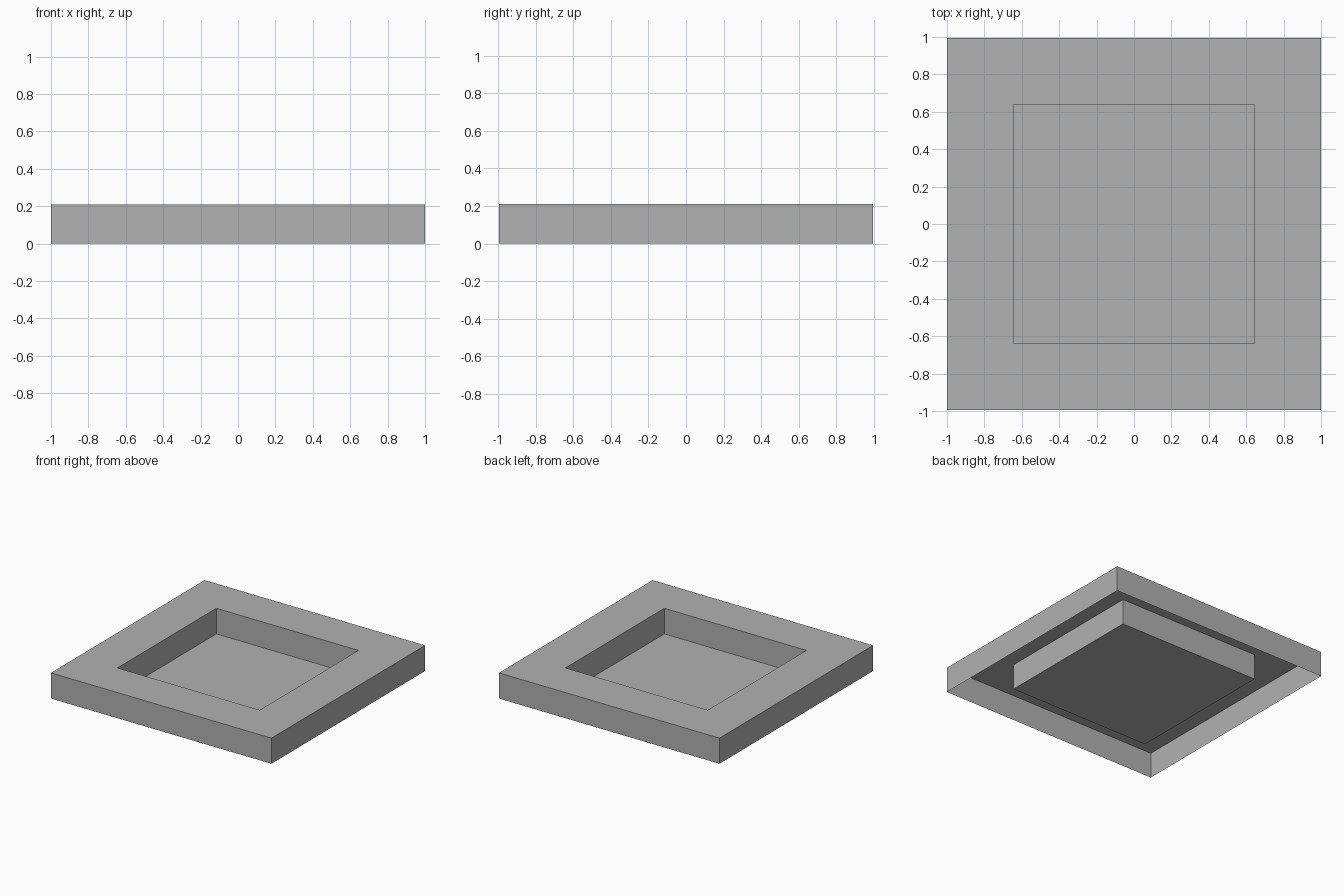
import bpy
import bmesh

cube = bpy.data.objects.get("Cube")
if cube:
    bpy.data.objects.remove(cube, do_unlink=True)

HEIGHT = 0.21
OUTER = (1.0, 0.995)
INNER = (0.645, 0.64)

# Single plain grey
grey = bpy.data.materials.new("plain grey")
grey.use_nodes = True
colour = (0.445, 0.445, 0.445, 1)
grey.diffuse_color = colour
grey.node_tree.nodes["Principled BSDF"].inputs["Base Color"].default_value = colour

bm = bmesh.new()


def ring(half, z):
    """Rectangle of four vertices, counter-clockwise from above."""
    x, y = half
    return [bm.verts.new((sx * x, sy * y, z))
            for sx, sy in ((-1, -1), (1, -1), (1, 1), (-1, 1))]


# Outer wall, flat rim and recess wall as a thin shell, open underneath the rim
rings = [ring(OUTER, 0), ring(OUTER, HEIGHT), ring(INNER, HEIGHT), ring(INNER, 0)]
for a, b in zip(rings, rings[1:]):
    for i in range(4):
        j = (i + 1) % 4
        bm.faces.new((a[i], a[j], b[j], b[i]))

# Recess floor
bm.faces.new(rings[-1])

mesh = bpy.data.meshes.new("recessed_tray")
bm.to_mesh(mesh)
bm.free()
mesh.materials.append(grey)
tray = bpy.data.objects.new("recessed_tray", mesh)
bpy.context.collection.objects.link(tray)
